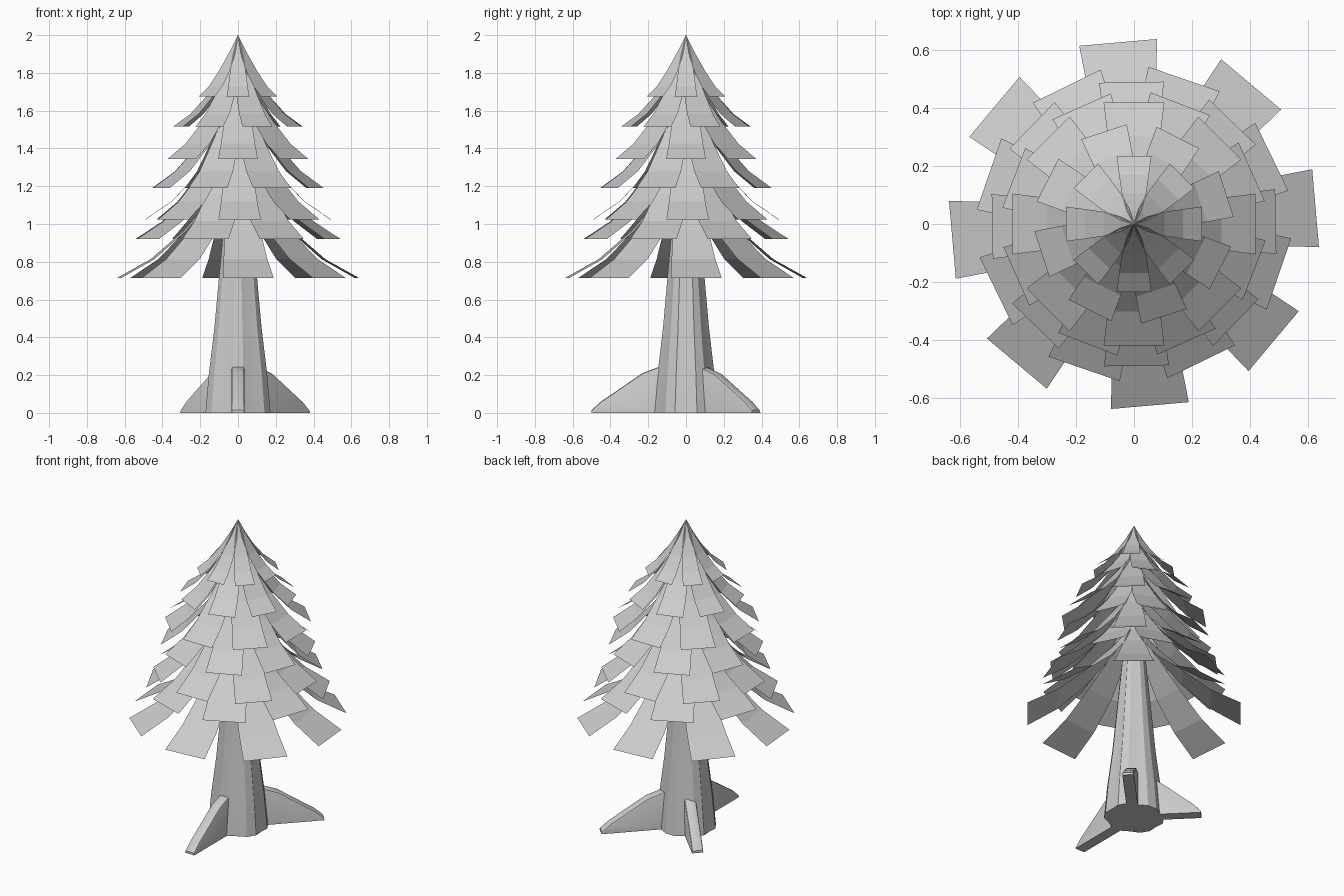
import bpy, bmesh
from math import sin, cos, pi, radians
from mathutils import Matrix

if "Cube" in bpy.data.objects:
    bpy.data.objects.remove(bpy.data.objects["Cube"])


def finish(bm, name, smooth=None):
    me = bpy.data.meshes.new(name)
    bm.to_mesh(me)
    bm.free()
    ob = bpy.data.objects.new(name, me)
    bpy.context.collection.objects.link(ob)
    if smooth:
        bpy.ops.object.select_all(action='DESELECT')
        ob.select_set(True)
        bpy.context.view_layer.objects.active = ob
        bpy.ops.object.shade_smooth_by_angle(angle=radians(smooth))
    return ob


# Branch profile: (distance out, height, half width), each from 0 to 1
PROFILE = [(0, 1, 0.02), (0.2, 0.69, 0.42), (0.45, 0.40, 0.70),
           (0.72, 0.16, 0.86), (1, 0, 1)]


def branch_tier(name, radius, tip_z, rise, half_width, offset):
    """Ring of eight drooping, curved flat branches."""
    bm = bmesh.new()
    for k in range(8):
        rot = Matrix.Rotation(radians(offset) + k * pi / 4, 4, 'Z')
        rows = []
        for out, up, wide in PROFILE:
            rows.append([bm.verts.new(rot @ Matrix.Translation(
                (out * radius, s * wide * half_width, tip_z + up * rise)).translation)
                for s in (-1, 1)])
        for a, b in zip(rows, rows[1:]):
            bm.faces.new((a[0], b[0], b[1], a[1]))
    return finish(bm, name)


# Foliage tiers, top to bottom
TIERS = [(0.235, 1.675, 0.325, 0.060, 0),
         (0.335, 1.515, 0.42, 0.083, 18),
         (0.420, 1.345, 0.50, 0.105, 0),
         (0.445, 1.190, 0.56, 0.110, 24),
         (0.490, 1.025, 0.58, 0.112, 1),
         (0.530, 0.920, 0.60, 0.130, 26),
         (0.630, 0.715, 0.62, 0.135, 5)]
for i, t in enumerate(TIERS):
    branch_tier(f"branch_tier_{i + 1}", *t)

# Trunk: fluted tapering column
bm = bmesh.new()
SIDES = 18
rings = []
for z, r in [(0, 0.183), (0.2, 0.165), (0.45, 0.133), (0.72, 0.107), (1.1, 0.07), (1.5, 0.02)]:
    rings.append([bm.verts.new((
        r * (1 if k % 3 else 0.92) * cos(2 * pi * k / SIDES),
        r * (1 if k % 3 else 0.92) * sin(2 * pi * k / SIDES) * 0.93, z))
        for k in range(SIDES)])
for a, b in zip(rings, rings[1:]):
    for k in range(SIDES):
        n = (k + 1) % SIDES
        bm.faces.new((a[k], a[n], b[n], b[k]))
bm.faces.new(rings[0][::-1])
bm.faces.new(rings[-1])
finish(bm, "trunk", 30)


# Buttress roots: sloping fins extruded to a thickness
def root(name, length, angle, top):
    bm = bmesh.new()
    pts = [(0.08, 0), (length, 0), (length, 0.015), (length * 0.9, 0.06),
           (length * 0.46, top * 0.86), (0.14, top), (0.08, top)]
    face = bm.faces.new([bm.verts.new((x, -0.034, z)) for x, z in pts])
    new = bmesh.ops.extrude_face_region(bm, geom=[face])["geom"]
    bmesh.ops.translate(bm, vec=(0, 0.068, 0),
                        verts=[v for v in new if isinstance(v, bmesh.types.BMVert)])
    bmesh.ops.recalc_face_normals(bm, faces=bm.faces)
    # Soften the upper ridge
    ridge = [e for e in bm.edges if abs(e.verts[0].co.y - e.verts[1].co.y) < 1e-4
             and min(v.co.z for v in e.verts) > 0.01
             and max(v.co.x for v in e.verts) > 0.1]
    ridge = [e for e in ridge if e.calc_length() > 0.01]
    bmesh.ops.bevel(bm, geom=ridge, offset=0.012, segments=2, affect='EDGES', profile=0.5)
    bmesh.ops.rotate(bm, cent=(0, 0, 0), verts=bm.verts,
                     matrix=Matrix.Rotation(radians(angle), 3, 'Z'))
    finish(bm, name, 40)


root("root_front", 0.50, -90, 0.245)
root("root_back_right", 0.515, 46, 0.24)
root("root_back_left", 0.40, 135, 0.235)
